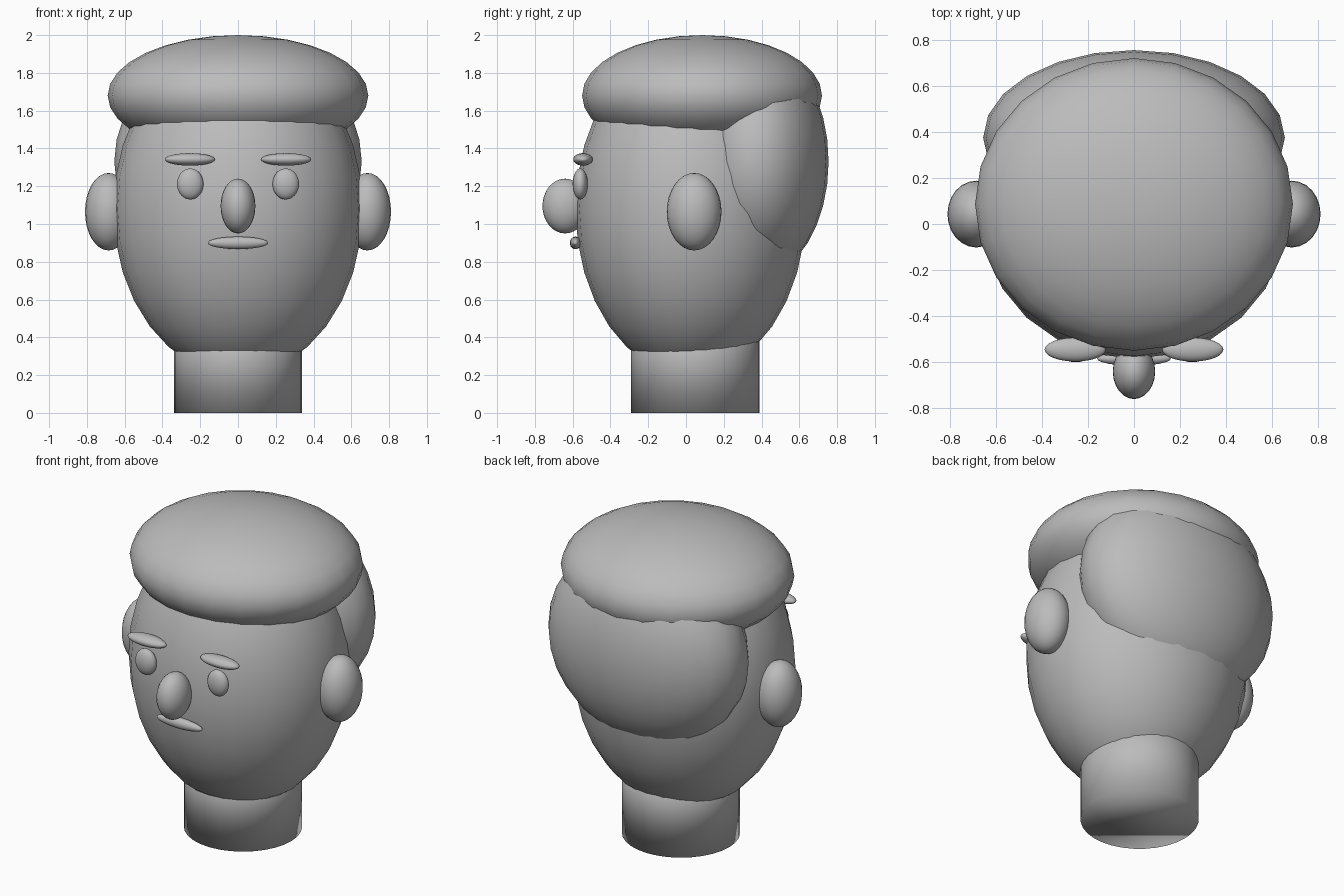
import bpy

if "Cube" in bpy.data.objects:
    bpy.data.objects.remove(bpy.data.objects["Cube"])

grey = bpy.data.materials.new("plain grey")
grey.diffuse_color = (0.5, 0.5, 0.5, 1)
grey.use_nodes = True
grey.node_tree.nodes["Principled BSDF"].inputs["Base Color"].default_value = grey.diffuse_color


def finish(name):
    ob = bpy.context.object
    ob.name = name
    ob.data.materials.append(grey)
    bpy.ops.object.shade_smooth()
    return ob


def ellipsoid(name, centre, radii, segments=24, rings=16):
    bpy.ops.mesh.primitive_uv_sphere_add(segments=segments, ring_count=rings, radius=1, location=centre)
    ob = finish(name)
    ob.scale = radii
    bpy.ops.object.transform_apply(location=False, rotation=False, scale=True)
    return ob


def pair(name, centre, radii):
    x, y, z = centre
    for side, s in (("left", 1), ("right", -1)):
        ellipsoid(f"{side}_{name}", (s * x, y, z), radii)


# neck
bpy.ops.mesh.primitive_cylinder_add(vertices=32, radius=0.34, depth=0.55, location=(0, 0.05, 0.275))
finish("neck")

# head and hair
ellipsoid("head", (0, 0.025, 1.08), (0.66, 0.61, 0.88))
ellipsoid("top_hair", (0, 0.085, 1.68), (0.69, 0.635, 0.32))
ellipsoid("back_hair", (0, 0.375, 1.33), (0.655, 0.38, 0.61))

# face
ellipsoid("nose", (0, -0.64, 1.095), (0.092, 0.12, 0.145))
ellipsoid("mouth", (0, -0.585, 0.9), (0.16, 0.03, 0.033))
pair("eye", (0.253, -0.56, 1.212), (0.07, 0.04, 0.082))
pair("eyebrow", (0.255, -0.545, 1.342), (0.133, 0.052, 0.033))
pair("ear", (0.685, 0.043, 1.065), (0.125, 0.145, 0.205))
